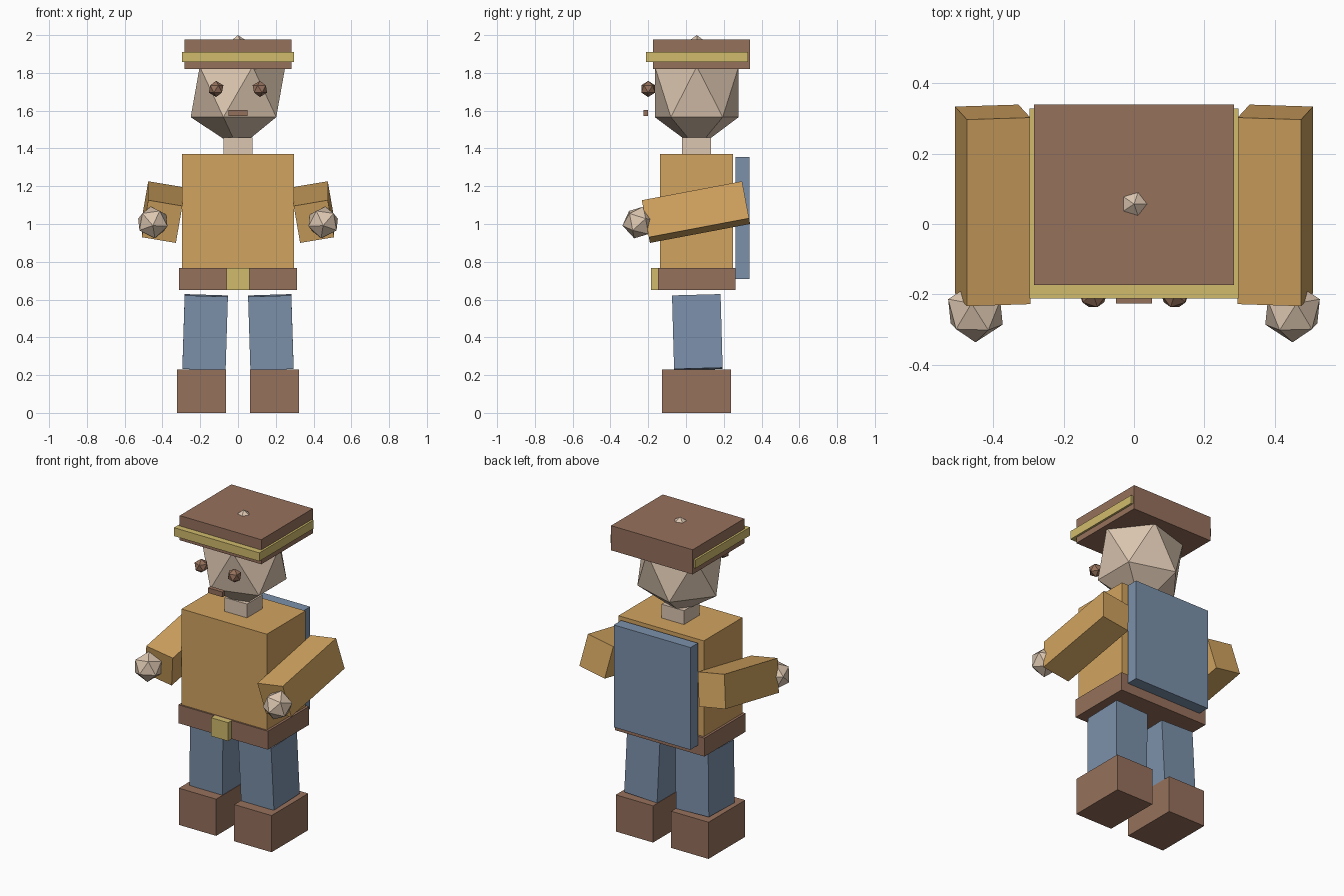
import bpy
import bmesh
from math import radians
from mathutils import Matrix, Vector

default = bpy.data.objects.get("Cube")
if default:
    bpy.data.objects.remove(default, do_unlink=True)


def make_material(name, rgb):
    """Flat material from an sRGB colour given in 0-255."""
    linear = [((c / 255 + 0.055) / 1.055) ** 2.4 for c in rgb] + [1.0]
    mat = bpy.data.materials.new(name)
    mat.use_nodes = True
    mat.diffuse_color = linear
    bsdf = next(n for n in mat.node_tree.nodes if n.type == "BSDF_PRINCIPLED")
    bsdf.inputs["Base Color"].default_value = linear
    return mat


SKIN = make_material("skin", (220, 198, 176))
TAN = make_material("tan_cloth", (210, 164, 96))
BLUE = make_material("blue_cloth", (124, 145, 171))
BROWN = make_material("brown_leather", (150, 113, 92))
GOLD = make_material("gold_trim", (208, 187, 108))


def finish(name, bm, size, centre, mat, rot, side):
    """Scale, turn and place a unit shape; side -1 keeps it, +1 mirrors it to the left."""
    flip = Matrix.Diagonal((-side, 1, 1, 1))
    place = Matrix.Translation(Vector(centre)) @ rot.to_4x4()
    bm.transform(flip @ place @ Matrix.Diagonal((*size, 1)))
    bmesh.ops.recalc_face_normals(bm, faces=bm.faces)
    mesh = bpy.data.meshes.new(name)
    bm.to_mesh(mesh)
    bm.free()
    mesh.materials.append(mat)
    obj = bpy.data.objects.new(name, mesh)
    bpy.context.collection.objects.link(obj)
    return obj


def box(name, size, centre, mat, rot=Matrix.Identity(3), side=-1):
    bm = bmesh.new()
    bmesh.ops.create_cube(bm, size=1)
    return finish(name, bm, size, centre, mat, rot, side)


def gem(name, radii, centre, mat, rot=Matrix.Identity(3), side=-1):
    """Twenty-sided ball."""
    bm = bmesh.new()
    bmesh.ops.create_icosphere(bm, subdivisions=1, radius=1)
    return finish(name, bm, radii, centre, mat, rot, side)


def turn(x, y):
    return Matrix.Rotation(radians(x), 3, "X") @ Matrix.Rotation(radians(y), 3, "Y")


# Body
box("torso", (0.594, 0.385, 0.66), (0, 0.055, 1.04), TAN)
box("belt", (0.624, 0.41, 0.116), (0, 0.057, 0.709), BROWN)
box("buckle", (0.12, 0.036, 0.116), (0, -0.166, 0.709), GOLD)
box("back_panel", (0.534, 0.074, 0.644), (0, 0.3, 1.032), BLUE)

# Head and face
box("neck", (0.156, 0.154, 0.1), (0, 0.055, 1.407), SKIN)
gem("head", (0.28, 0.261, 0.3), (0, 0.057, 1.7), SKIN)
box("mouth", (0.102, 0.026, 0.032), (0, -0.213, 1.587), BROWN)

# Hat
box("hat", (0.568, 0.514, 0.155), (0, 0.083, 1.898), BROWN)
box("hat_band", (0.594, 0.54, 0.053), (0, 0.058, 1.884), GOLD)

# Paired parts, placed on the right and mirrored to the left
arm_turn = turn(10.7, 9.7)
hand_turn = arm_turn @ turn(90, 0)
for label, side in (("right", -1), ("left", 1)):
    gem(label + "_eye", (0.043,) * 3, (-0.116, -0.2, 1.715), BROWN, side=side)
    box(label + "_arm", (0.183, 0.54, 0.202), (-0.402, 0.053, 1.063), TAN, arm_turn, side)
    gem(label + "_hand", (0.088,) * 3, (-0.451, -0.25, 1.008), SKIN, hand_turn, side)
    box(label + "_leg", (0.229, 0.257, 0.39), (-0.174, 0.06, 0.427), BLUE, turn(1.6, 1.8), side)
    box(label + "_shoe", (0.26, 0.365, 0.231), (-0.193, 0.055, 0.1155), BROWN, side=side)
